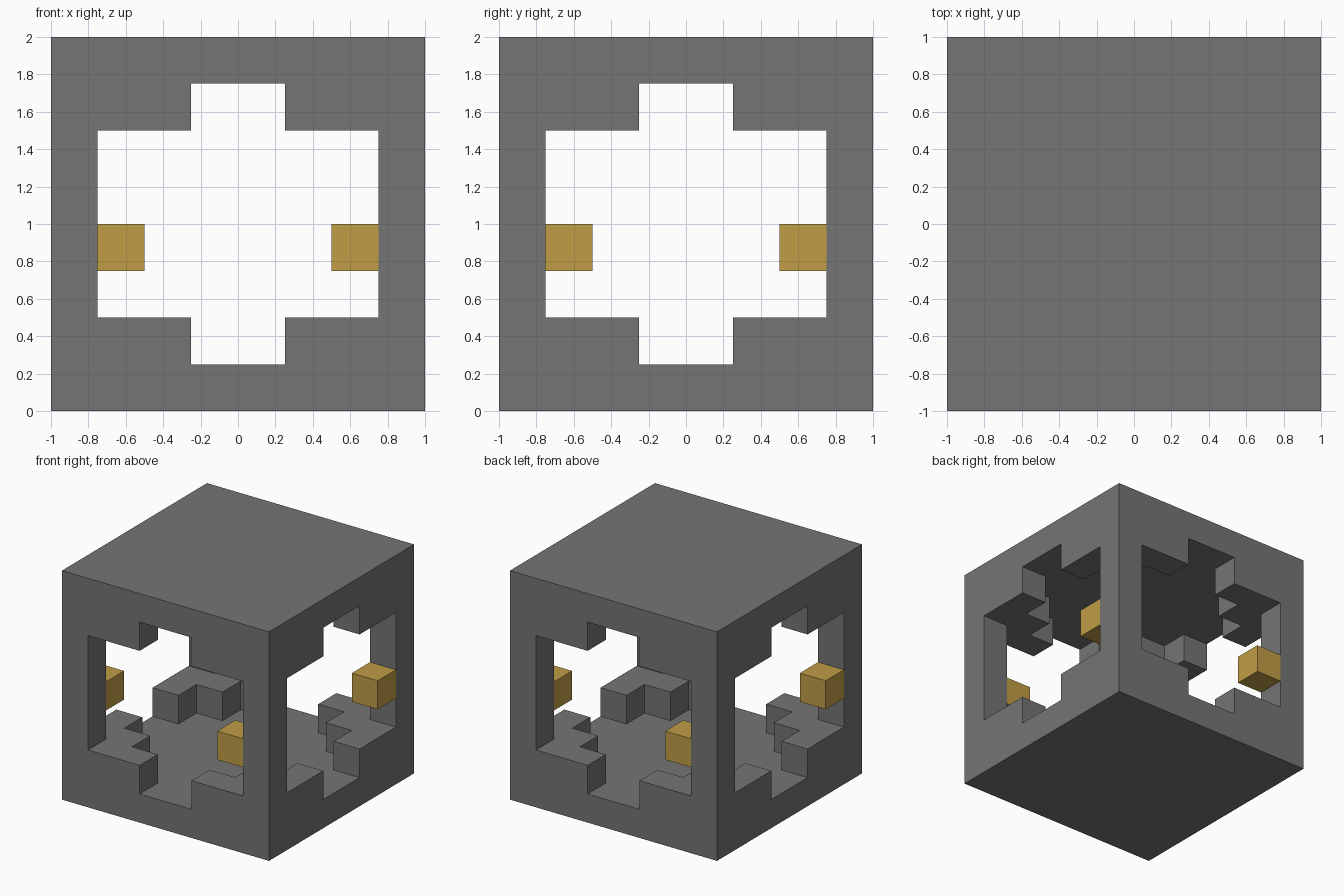
import bpy
import bmesh
from math import pi
from mathutils import Matrix

if "Cube" in bpy.data.objects:
    bpy.data.objects.remove(bpy.data.objects["Cube"], do_unlink=True)

U = 0.25  # block size


def make_material(name, rgb):
    mat = bpy.data.materials.new(name)
    mat.use_nodes = True
    color = (*rgb, 1.0)
    mat.diffuse_color = color
    mat.node_tree.nodes["Principled BSDF"].inputs["Base Color"].default_value = color
    return mat


stone = make_material("stone grey", (0.178, 0.178, 0.178))
gold = make_material("gold", (0.53, 0.34, 0.063))


def prism(name, outline, bottom, top, mat, quarter=0):
    """Extrude a flat outline (in blocks) upward, turned by quarter turns about z."""
    bm = bmesh.new()
    base = bm.faces.new([bm.verts.new((x * U, y * U, bottom * U)) for x, y in outline])
    side = bmesh.ops.extrude_face_region(bm, geom=[base])
    verts = [v for v in side["geom"] if isinstance(v, bmesh.types.BMVert)]
    bmesh.ops.translate(bm, verts=verts, vec=(0, 0, (top - bottom) * U))
    bmesh.ops.rotate(bm, verts=bm.verts, cent=(0, 0, 0),
                     matrix=Matrix.Rotation(quarter * pi / 2, 3, "Z"))
    bmesh.ops.recalc_face_normals(bm, faces=bm.faces)
    mesh = bpy.data.meshes.new(name)
    bm.to_mesh(mesh)
    bm.free()
    mesh.materials.append(mat)
    obj = bpy.data.objects.new(name, mesh)
    bpy.context.collection.objects.link(obj)
    return obj


def rect(x0, y0, x1, y1):
    return [(x0, y0), (x1, y0), (x1, y1), (x0, y1)]


# Solid floor and roof
prism("floor_slab", rect(-4, -4, 4, 4), 0, 1, stone)
prism("roof_slab", rect(-4, -4, 4, 4), 7, 8, stone)

# Staircase outline filling one corner
stairs = [(-4, -4)]
for i in range(3):
    stairs += [(-1 - i, -4 + i), (-1 - i, -3 + i)]
stairs.append((-4, -1))

# Posts, stepped corners and one flush gold block per side
corners = ("front_right", "front_left", "back_left", "back_right")
sides = ("front", "left", "back", "right")
for q in range(4):
    prism("post_" + corners[q], rect(-4, -4, -3, -3), 2, 6, stone, q)
    prism("lower_steps_" + corners[q], stairs, 1, 2, stone, q)
    prism("upper_steps_" + corners[q], stairs, 6, 7, stone, q)
    prism("gold_block_" + sides[q], rect(2, -4, 3, -3), 3, 4, gold, q)
